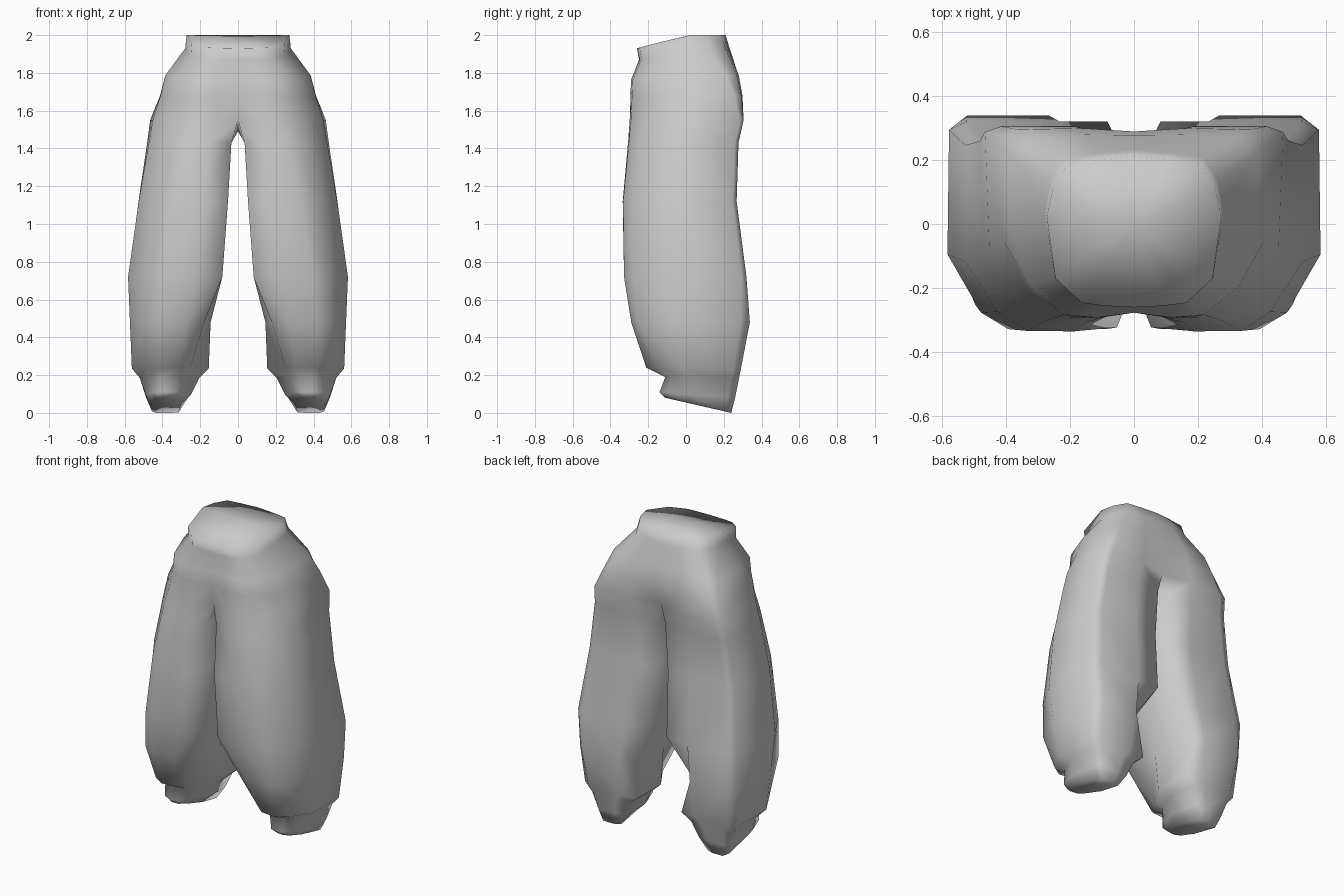
import bpy
import bmesh

cube = bpy.data.objects.get("Cube")
if cube:
    bpy.data.objects.remove(cube, do_unlink=True)

# Cross-section templates (across, front-to-back), running from the inner
# front corner round the outside to the inner back corner
WAIST = [(0, 0), (.35, .01), (.6, .03), (.9, .19), (1, .6),
         (.93, .79), (.77, .95), (.4, .98), (0, 1)]
THIGH = [(0, .07), (.25, 0), (.52, .01), (.76, .15), (.97, .36),
         (1, .97), (.89, 1), (.4, 1), (0, .97)]
LEG = [(0, 0), (.3, 0), (.62, 0), (.79, .08), (1, .36),
       (.99, .96), (.88, 1), (.3, 1), (0, 1)]
CALF = [(.08, .06), (.3, 0), (.63, 0), (.82, .06), (1, .36),
        (.99, .92), (.88, 1), (.28, 1), (.22, .9)]
HEM = [(.24, .18), (.38, .02), (.62, 0), (.81, .1), (1, .36),
       (.99, .92), (.86, 1), (.3, 1), (.02, .98)]
CUFF = [(.18, .16), (.35, .02), (.64, 0), (.85, .08), (1, .36),
        (.99, .9), (.85, 1), (.35, 1), (.06, .96)]
TEMPLATES = [WAIST, THIGH, LEG, CALF, HEM, CUFF]

# Rings: back height, front height, inner x, outer x, front y, back y,
# and position along the list of templates
HIP_RINGS = [
    (2.00, 1.93, 0, .272, -.26, .21, 0),
    (1.93, 1.87, 0, .28, -.25, .232, .05),
    (1.79, 1.76, 0, .39, -.295, .285, .45),
    (1.68, 1.67, 0, .42, -.295, .302, .75),
    (1.55, 1.55, 0, .465, -.298, .305, 1),
]
LEG_RINGS = [
    (1.43, 1.43, .035, .482, -.307, .278, 1.25),
    (1.12, 1.12, .053, .53, -.335, .268, 1.7),
    (.72, .72, .083, .582, -.328, .32, 2),
    (.48, .48, .145, .572, -.29, .338, 3),
    (.23, .24, .155, .562, -.21, .29, 4),
    (.18, .19, .205, .52, -.11, .28, 5),
    (.08, .11, .25, .49, -.14, .26, 5),
    (0, .08, .305, .457, -.11, .24, 5),
]

bm = bmesh.new()


def make_ring(ring, span):
    """Outer part of one ring; the front height fades out over the span."""
    zb, zf, xi, xo, yf, yb, place = ring
    first = min(int(place), len(TEMPLATES) - 2)
    blend = place - first
    verts = []
    for (u0, v0), (u1, v1) in zip(TEMPLATES[first], TEMPLATES[first + 1]):
        u = u0 + (u1 - u0) * blend
        v = v0 + (v1 - v0) * blend
        z = zb + (zf - zb) * max(0, 1 - v / span)
        verts.append(bm.verts.new((xi + (xo - xi) * u, yf + (yb - yf) * v, z)))
    return verts


def bridge(a, b, closed=False):
    n = len(a)
    for i in range(n if closed else n - 1):
        j = (i + 1) % n
        bm.faces.new((a[i], a[j], b[j], b[i]))


# Waist and hips, open along the centre line
hips = [make_ring(r, .55) for r in HIP_RINGS]
for a, b in zip(hips, hips[1:]):
    bridge(a, b)

# Waist top
centre = bm.verts.new((0, 0, 1.995))
for a, b in zip(hips[0], hips[0][1:]):
    bm.faces.new((centre, a, b))

# Crotch, shared by both legs
crotch_ring = hips[-1]
crotch_ring[-1].co.y = .262
crotch = bm.verts.new((0, 0, 1.49))

# Legs and cuffs
previous = crotch_ring + [crotch]
for r in LEG_RINGS:
    ring = make_ring(r, 1)
    inner = bm.verts.new((r[2], (r[4] + r[5]) / 2, (r[0] + r[1]) / 2))
    ring.append(inner)
    bridge(previous, ring, closed=True)
    previous = ring

# Cuff bottom
sole = bm.verts.new((.38, .065, .04))
for i, v in enumerate(previous):
    bm.faces.new((sole, v, previous[(i + 1) % len(previous)]))

# Other half
bmesh.ops.mirror(bm, geom=bm.verts[:] + bm.edges[:] + bm.faces[:],
                 axis='X', merge_dist=.0005)
bmesh.ops.remove_doubles(bm, verts=bm.verts[:], dist=.0005)
bmesh.ops.recalc_face_normals(bm, faces=bm.faces[:])
for face in bm.faces:
    face.smooth = True

mesh = bpy.data.meshes.new("baggy_trousers")
bm.to_mesh(mesh)
bm.free()
trousers = bpy.data.objects.new("baggy_trousers", mesh)
bpy.context.collection.objects.link(trousers)

# Cloth colour
cloth = bpy.data.materials.new("grey cloth")
cloth.use_nodes = True
colour = (.6, .6, .6, 1)
cloth.diffuse_color = colour
cloth.node_tree.nodes["Principled BSDF"].inputs["Base Color"].default_value = colour
mesh.materials.append(cloth)
